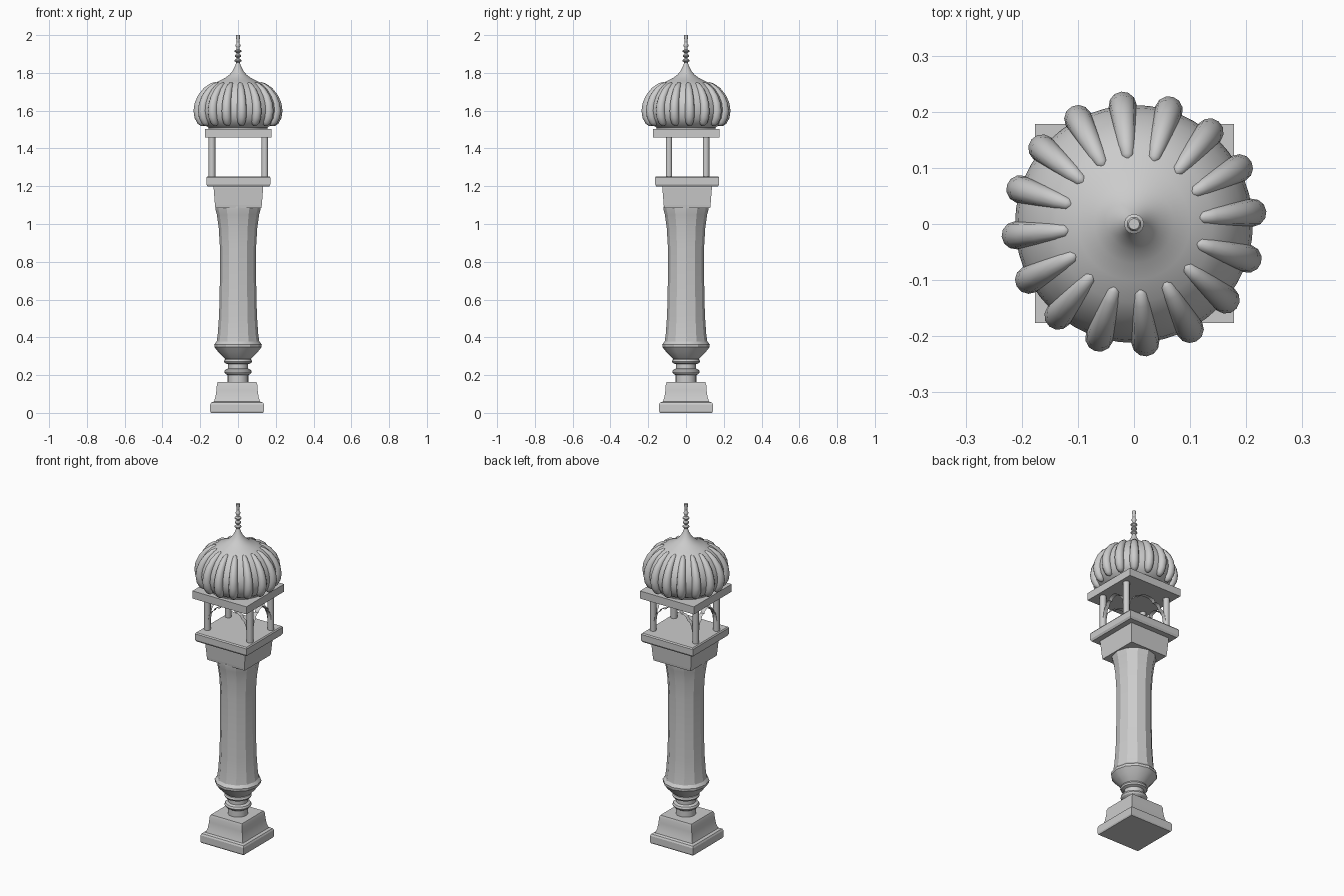
import bpy, bmesh, math
from mathutils import Matrix, Vector

if "Cube" in bpy.data.objects:
    bpy.data.objects.remove(bpy.data.objects["Cube"])


def finish(name, bm, angle=None, loc=(0, 0, 0)):
    bmesh.ops.recalc_face_normals(bm, faces=bm.faces)
    me = bpy.data.meshes.new(name)
    bm.to_mesh(me)
    bm.free()
    ob = bpy.data.objects.new(name, me)
    ob.location = loc
    bpy.context.collection.objects.link(ob)
    if angle:
        bpy.ops.object.select_all(action='DESELECT')
        ob.select_set(True)
        bpy.context.view_layer.objects.active = ob
        bpy.ops.object.shade_smooth_by_angle(angle=math.radians(angle))
    return ob


def loft(bm, rings):
    """Skin a list of closed rings and cap both ends."""
    loops = [[bm.verts.new(p) for p in r] for r in rings]
    n = len(loops[0])
    for a, b in zip(loops, loops[1:]):
        for i in range(n):
            j = (i + 1) % n
            bm.faces.new((a[i], a[j], b[j], b[i]))
    bm.faces.new(loops[0][::-1])
    bm.faces.new(loops[-1])


def turned(name, profile, sides, angle=None, square=False, loc=(0, 0, 0)):
    """Profile of (radius, z); square profiles use half-widths."""
    off = math.pi / 4 if square else 0
    k = math.sqrt(2) if square else 1
    bm = bmesh.new()
    loft(bm, [[(r * k * math.cos(off + 2 * math.pi * i / sides),
                r * k * math.sin(off + 2 * math.pi * i / sides), z)
               for i in range(sides)] for r, z in profile])
    return finish(name, bm, angle, loc)


# Square foot
turned("plinth", [(.138, 0), (.142, .008), (.142, .045), (.137, .055), (.122, .06),
                  (.114, .085), (.109, .12), (.107, .15), (.102, .163)],
       4, 25, True, (-.005, 0, 0))

# Turned neck, flared bowl and shaft
turned("neck", [(.056, .16), (.056, .2), (.068, .208), (.073, .217), (.068, .228),
                (.054, .235), (.054, .258), (.07, .264), (.075, .273), (.07, .283), (.055, .29)], 16, 25)
turned("shaft", [(.055, .275), (.078, .295), (.104, .322), (.125, .348), (.126, .362),
                 (.113, .378), (.107, .42), (.1, .52), (.096, .7), (.096, .88),
                 (.102, .98), (.112, 1.05), (.12, 1.08), (.12, 1.092)], 12, 25)

# Square capital and balcony slab
turned("capital", [(.122, 1.085), (.124, 1.1), (.131, 1.19), (.131, 1.205)], 4, None, True, (.002, .006, 0))
turned("balcony", [(.163, 1.198), (.17, 1.21), (.17, 1.245), (.165, 1.252)], 4, None, True, (.002, .006, 0))

# Four posts
PX, PY, CX, CY = .14, .098, .002, .008
for sx in (-1, 1):
    for sy in (-1, 1):
        turned("post", [(.018, 1.25), (.018, 1.465)], 10, 40, False, (CX + sx * PX, CY + sy * PY, 0))


# Lobed arch strips between the posts (fraction of half-span, height)
half = [(1, 1.315), (.96, 1.345), (.86, 1.368), (.74, 1.376), (.68, 1.393), (.55, 1.402),
        (.42, 1.402), (.36, 1.414), (.2, 1.422), (0, 1.424)]
outline = [(-u, z) for u, z in half] + [(u, z) for u, z in half[-2::-1]]


def arch(name, span, dist, turn):
    bm = bmesh.new()
    rows = [[bm.verts.new((u * span, dist + d, z)) for d in (-.012, .012)] for u, z in outline]
    for a, b in zip(rows, rows[1:]):
        bm.faces.new((a[0], a[1], b[1], b[0]))
    ob = finish(name, bm, 40, (CX, CY, 0))
    ob.rotation_euler.z = turn


arch("front_arch", PX - .015, PY, math.pi)
arch("back_arch", PX - .015, PY, 0)
arch("right_arch", PY - .015, PX, -math.pi / 2)
arch("left_arch", PY - .015, PX, math.pi / 2)

# Roof slab
turned("roof_slab", [(.177, 1.457), (.177, 1.502)], 4, None, True, (.001, .001, 0))

# Onion dome core
turned("dome", [(.155, 1.5), (.158, 1.512), (.185, 1.53), (.204, 1.56), (.212, 1.6),
                (.207, 1.64), (.193, 1.675), (.17, 1.71), (.14, 1.738), (.1, 1.757),
                (.07, 1.772), (.046, 1.79), (.029, 1.81), (.017, 1.833), (.009, 1.855)], 48, 40)

# Sixteen swollen ribs: (radius, z, thickness)
path = [(.183, 1.522, .004), (.186, 1.526, .013), (.196, 1.54, .021), (.207, 1.568, .025),
        (.212, 1.6, .025), (.207, 1.635, .024), (.193, 1.672, .022), (.168, 1.707, .019),
        (.14, 1.731, .015), (.122, 1.741, .011), (.114, 1.744, .004)]
bm = bmesh.new()
for k in range(16):
    rot = Matrix.Rotation(math.radians(5.5 + 22.5 * k), 3, 'Z')
    rings = []
    for i, (r, z, t) in enumerate(path):
        a, b = path[max(i - 1, 0)], path[min(i + 1, len(path) - 1)]
        tan = Vector((b[0] - a[0], 0, b[1] - a[1])).normalized()
        out = Vector((tan.z, 0, -tan.x))
        side = Vector((0, 1, 0))
        rings.append([rot @ (Vector((r, 0, z)) + t * (math.cos(f) * out + math.sin(f) * side))
                      for f in [2 * math.pi * j / 12 for j in range(12)]])
    loft(bm, rings)
finish("dome_ribs", bm, 60)

# Beaded finial
finial = [(.01, 1.84)]
for z, r in ((1.865, .018), (1.89, .017), (1.915, .018), (1.945, .013)):
    finial += [(.008, z - .01), (r, z - .003), (r, z + .003), (.008, z + .01)]
finial += [(.007, 1.965), (.01, 1.985), (.01, 2.0)]
turned("finial", finial, 12, 50)
